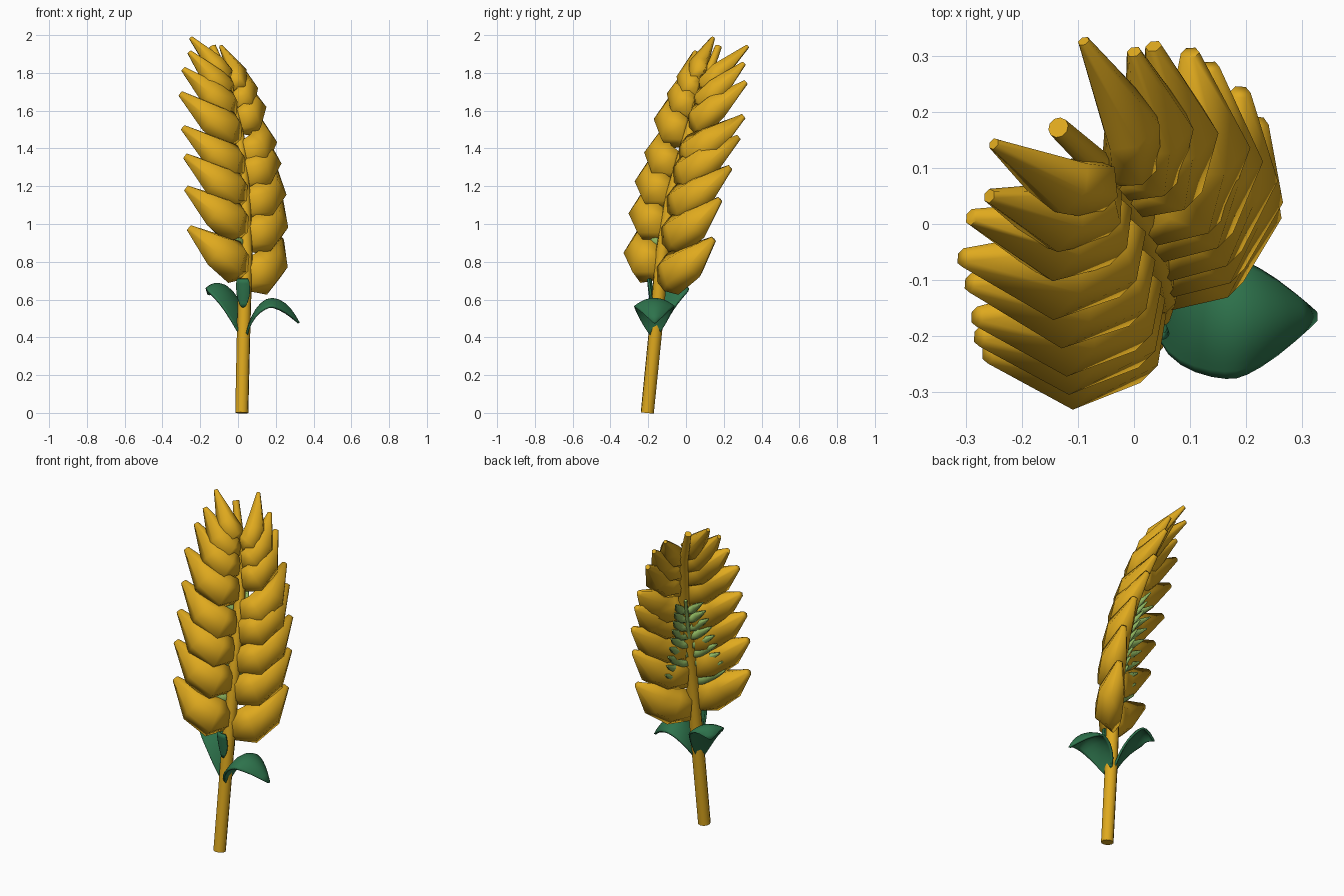
import bpy, bmesh, math
from mathutils import Vector as V

if "Cube" in bpy.data.objects:
    bpy.data.objects.remove(bpy.data.objects["Cube"])


def material(name, rgb):
    m = bpy.data.materials.new(name)
    m.diffuse_color = (*rgb, 1)
    m.use_nodes = True
    m.node_tree.nodes["Principled BSDF"].inputs["Base Color"].default_value = m.diffuse_color
    return m


GOLD = material("golden", (0.74, 0.40, 0.013))
LEAF = material("deep green", (0.027, 0.17, 0.072))
PALE = material("pale green", (0.28, 0.48, 0.12))

SIDE = V((0.707, 0.707, 0))     # across the ear, towards its right row
FRONT = V((0.707, -0.707, 0))   # the way the ear faces
UP = V((0, 0, 1))


def finish(bm, name, mat, angle=75):
    bmesh.ops.recalc_face_normals(bm, faces=bm.faces)
    me = bpy.data.meshes.new(name)
    bm.to_mesh(me)
    bm.free()
    me.materials.append(mat)
    for p in me.polygons:
        p.use_smooth = True
    me.set_sharp_from_angle(angle=math.radians(angle))
    ob = bpy.data.objects.new(name, me)
    bpy.context.collection.objects.link(ob)
    return ob


def sweep(bm, pts, radii, sides):
    """Capped tube; each radius is (in the plane of the ear, front to back)."""
    rings = []
    for i, (p, (rb, rc)) in enumerate(zip(pts, radii)):
        t = (pts[min(i + 1, len(pts) - 1)] - pts[max(i - 1, 0)]).normalized()
        b = t.cross(FRONT).normalized()
        c = b.cross(t)
        rings.append([bm.verts.new(p + b * (math.cos(a) * rb) + c * (math.sin(a) * rc))
                      for a in (2 * math.pi * k / sides for k in range(sides))])
    for r0, r1 in zip(rings, rings[1:]):
        for k in range(sides):
            j = (k + 1) % sides
            bm.faces.new((r0[k], r0[j], r1[j], r1[k]))
    bm.faces.new(rings[0])
    bm.faces.new(rings[-1])


# stem
STEM = [V(p) for p in ((0.02, -0.205, 0), (0.03, -0.16, 0.45), (0.042, -0.125, 0.85),
                       (0.033, -0.075, 1.15), (0.006, 0.01, 1.45),
                       (-0.052, 0.095, 1.74), (-0.135, 0.172, 1.94))]
bm = bmesh.new()
sweep(bm, STEM, [(r, r) for r in (0.035, 0.036, 0.036, 0.035, 0.031, 0.026, 0.019)], 10)
finish(bm, "stem", GOLD)


def on_stem(z):
    for a, b in zip(STEM, STEM[1:]):
        if z <= b.z:
            return a.lerp(b, (z - a.z) / (b.z - a.z))
    return STEM[-1].copy()


def grain(bm, root, tip, r):
    """One plump grain: out from the stem, then up and back to a blunt tip."""
    d = tip - root
    half, back, rise = d.dot(SIDE), -d.dot(FRONT), d.z
    path = ((0.06, 0.0, 0.16), (0.34, 0.2 * r, 0.19), (0.65, -0.16 * back, 0.46),
            (1, -back, 1))
    pts = [root + SIDE * (half * u) + FRONT * n + UP * (rise * z) for u, n, z in path]
    sweep(bm, pts, ((r * 1.0, r * 0.5), (r * 1.38, r), (r * 1.2, r * 0.97),
                    (r * 0.22, r * 0.22)), 6)


# two rows of golden grains, given by their tips from bottom to top
TIPS = {"left": ((-0.26, -0.23, 0.98), (-0.275, -0.2, 1.19), (-0.28, -0.165, 1.36),
                 (-0.292, -0.105, 1.51), (-0.305, -0.06, 1.69), (-0.29, 0.012, 1.82),
                 (-0.258, 0.05, 1.91), (-0.25, 0.143, 1.985)),
        "right": ((0.225, 0.145, 0.92), (0.222, 0.18, 1.13), (0.19, 0.235, 1.30),
                  (0.135, 0.28, 1.46), (0.10, 0.305, 1.57), (0.035, 0.317, 1.75),
                  (0, 0.307, 1.85), (-0.09, 0.326, 1.94))}
GIRTH = (0.086, 0.084, 0.082, 0.079, 0.077, 0.069, 0.06, 0.05)
for name, tips in TIPS.items():
    bm = bmesh.new()
    for i, tip in enumerate(tips):
        root = on_stem(tip[2] - 0.225 - 0.004 * i) - FRONT * 0.005
        grain(bm, root, V(tip), GIRTH[i])
    finish(bm, name + "_grains", GOLD)

# small pale grains peeking out behind the stem
bm = bmesh.new()
for sign in (-1, 1):
    for i in range(9):
        f = i / 8
        root = on_stem(0.88 + 0.48 * f) - FRONT * (0.01 + 0.028 * f)
        tip = root + SIDE * (sign * (0.165 - 0.09 * f)) - FRONT * 0.082 + UP * 0.10
        grain(bm, root, tip, 0.027 - 0.008 * f)
sweep(bm, [on_stem(z) - FRONT * n for z, n in ((0.85, 0.01), (1.15, 0.02), (1.46, 0.05))],
      ((0.014, 0.014), (0.012, 0.012), (0.009, 0.009)), 6)
finish(bm, "pale_inner_grains", PALE)


def leaf(name, angle, path):
    """Leaf from rows of (distance, height, half width, edge lift)."""
    d = V((math.cos(math.radians(angle)), math.sin(math.radians(angle)), 0))
    s = UP.cross(d)
    n = 8
    bm = bmesh.new()
    rows = []
    for i, (r, z, w, lift) in enumerate(path):
        a, b = path[max(i - 1, 0)], path[min(i + 1, len(path) - 1)]
        t = (d * (b[0] - a[0]) + UP * (b[1] - a[1])).normalized()
        nor = t.cross(s).normalized()
        c = V((0.03, -0.17, z)) + d * r
        rows.append([bm.verts.new(c + s * (w * q) + nor * (lift * q * q))
                     for q in (2 * k / n - 1 for k in range(n + 1))])
    for r0, r1 in zip(rows, rows[1:]):
        for k in range(n):
            bm.faces.new((r0[k], r0[k + 1], r1[k + 1], r1[k]))
    ob = finish(bm, name, LEAF)
    sub = ob.modifiers.new("smooth", "SUBSURF")
    sub.levels = sub.render_levels = 1
    sol = ob.modifiers.new("thickness", "SOLIDIFY")
    sol.thickness = 0.012
    sol.offset = 0


# arching leaves at the neck
leaf("right_leaf", 1, ((0.015, 0.41, 0.02, 0.0), (0.03, 0.475, 0.065, 0.0),
                       (0.065, 0.55, 0.097, -0.02), (0.12, 0.607, 0.108, -0.045),
                       (0.18, 0.605, 0.102, -0.05), (0.245, 0.56, 0.07, -0.035),
                       (0.292, 0.475, 0.006, 0)))
leaf("back_leaf", 140, ((0.015, 0.42, 0.02, 0.0), (0.045, 0.50, 0.055, 0.0),
                        (0.085, 0.595, 0.085, -0.015), (0.14, 0.67, 0.10, -0.035),
                        (0.185, 0.69, 0.09, -0.035), (0.22, 0.67, 0.06, -0.02),
                        (0.24, 0.625, 0.006, 0)))
leaf("front_bract", -100, ((0.012, 0.56, 0.008, 0.0), (0.018, 0.60, 0.03, 0.012),
                           (0.026, 0.66, 0.036, 0.012), (0.03, 0.71, 0.032, 0.006)))
